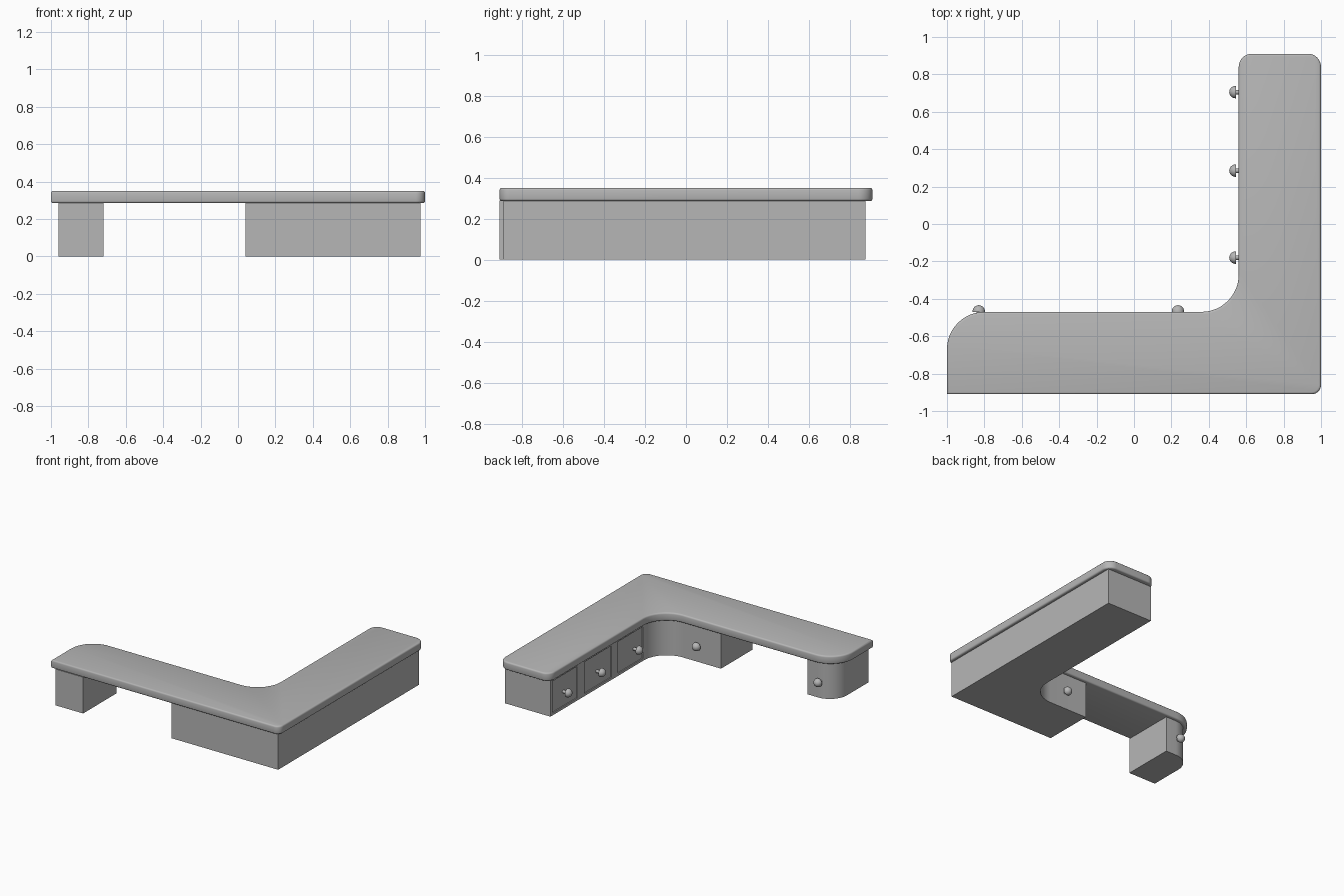
import bpy, bmesh, math
from mathutils import Vector, Matrix

cube = bpy.data.objects.get("Cube")
if cube:
    bpy.data.objects.remove(cube, do_unlink=True)

grey = bpy.data.materials.new("matte grey")
grey.use_nodes = True
colour = (0.47, 0.47, 0.47, 1)
grey.diffuse_color = colour
grey.node_tree.nodes["Principled BSDF"].inputs["Base Color"].default_value = colour


def finish(bm, name, smooth=True):
    bmesh.ops.recalc_face_normals(bm, faces=bm.faces)
    mesh = bpy.data.meshes.new(name)
    bm.to_mesh(mesh)
    bm.free()
    mesh.materials.append(grey)
    obj = bpy.data.objects.new(name, mesh)
    bpy.context.collection.objects.link(obj)
    bpy.ops.object.select_all(action='DESELECT')
    obj.select_set(True)
    bpy.context.view_layer.objects.active = obj
    if smooth:
        bpy.ops.object.shade_smooth_by_angle(angle=math.radians(35))
    return obj


def rounded_outline(corners, steps=12):
    """Turn (x, y, radius) corners into a filleted outline."""
    out = []
    for i, (x, y, r) in enumerate(corners):
        p = Vector((x, y))
        if r == 0:
            out.append(p)
            continue
        a = (Vector(corners[i - 1][:2]) - p).normalized()
        b = (Vector(corners[(i + 1) % len(corners)][:2]) - p).normalized()
        centre = p + (a + b) * r      # corners are all square
        for k in range(steps + 1):
            t = k / steps * math.pi / 2
            out.append(centre - b * r * math.cos(t) - a * r * math.sin(t))
    return out


def slab(name, corners, z0, z1, bevel=0):
    bm = bmesh.new()
    base = bm.faces.new([bm.verts.new((p.x, p.y, z0)) for p in rounded_outline(corners)])
    moved = bmesh.ops.extrude_face_region(bm, geom=[base], use_keep_orig=True)["geom"]
    bmesh.ops.translate(bm, vec=(0, 0, z1 - z0),
                        verts=[v for v in moved if isinstance(v, bmesh.types.BMVert)])
    if bevel:
        rims = [e for e in bm.edges if abs(e.verts[0].co.z - e.verts[1].co.z) < 1e-5]
        bmesh.ops.bevel(bm, geom=rims, offset=bevel, segments=3, profile=0.5, affect='EDGES')
    return finish(bm, name)


# L-shaped worktop
slab("worktop", [(-1, -.91, 0), (1, -.91, .05), (1, .91, .07), (.56, .91, .07),
                 (.56, -.47, .2), (-1, -.47, .2)], .285, .35, .012)

# Corner cabinet and the small end cabinet
corner = slab("corner_cabinet", [(.04, -.89, 0), (.975, -.89, 0), (.975, .875, 0),
                                 (.575, .875, 0), (.575, -.495, .2), (.04, -.495, 0)], 0, .287)
slab("end_cabinet", [(-.96, -.91, 0), (-.72, -.91, 0), (-.72, -.495, 0),
                     (-.96, -.495, .15)], 0, .287)

# Recessed door panels along the inner side of the long wing
bm = bmesh.new()
for y0, y1 in ((.54, .85), (.11, .45), (-.28, .03)):
    place = Matrix.Translation((.575, (y0 + y1) / 2, .145)) @ Matrix.Diagonal((.016, y1 - y0, .25, 1))
    bmesh.ops.create_cube(bm, size=1, matrix=place)
cutter = finish(bm, "panel_cutter", False)
cutter.hide_render = True
cutter.hide_viewport = True
cut = corner.modifiers.new("panels", 'BOOLEAN')
cut.operation = 'DIFFERENCE'
cut.solver = 'EXACT'
cut.object = cutter


# Domed knobs: a lathed mushroom profile along local z
def knob(name, location, direction):
    profile = [(0, -.02), (.012, -.02), (.012, .03), (.033, .03)]
    profile += [(.033 * math.cos(t), .033 + .033 * math.sin(t))
                for t in (k * math.pi / 12 for k in range(6))] + [(0, .066)]
    bm = bmesh.new()
    verts = [bm.verts.new((r, 0, z)) for r, z in profile]
    edges = [bm.edges.new(pair) for pair in zip(verts, verts[1:])]
    bmesh.ops.spin(bm, geom=verts + edges, cent=(0, 0, 0), axis=(0, 0, 1),
                   angle=math.tau, steps=24, use_merge=True)
    bmesh.ops.remove_doubles(bm, verts=bm.verts, dist=1e-5)
    turn = Vector(direction).to_track_quat('Z', 'Y').to_matrix().to_4x4()
    bmesh.ops.transform(bm, matrix=Matrix.Translation(location) @ turn, verts=bm.verts)
    finish(bm, name)


for i, y in enumerate((.705, .285, -.18)):
    knob(f"wing_knob_{i + 1}", (.575, y, .133), (-1, 0, 0))
for name, x in (("corner_knob", .235), ("end_knob", -.83)):
    knob(name, (x, -.5, .133), (0, 1, 0))
